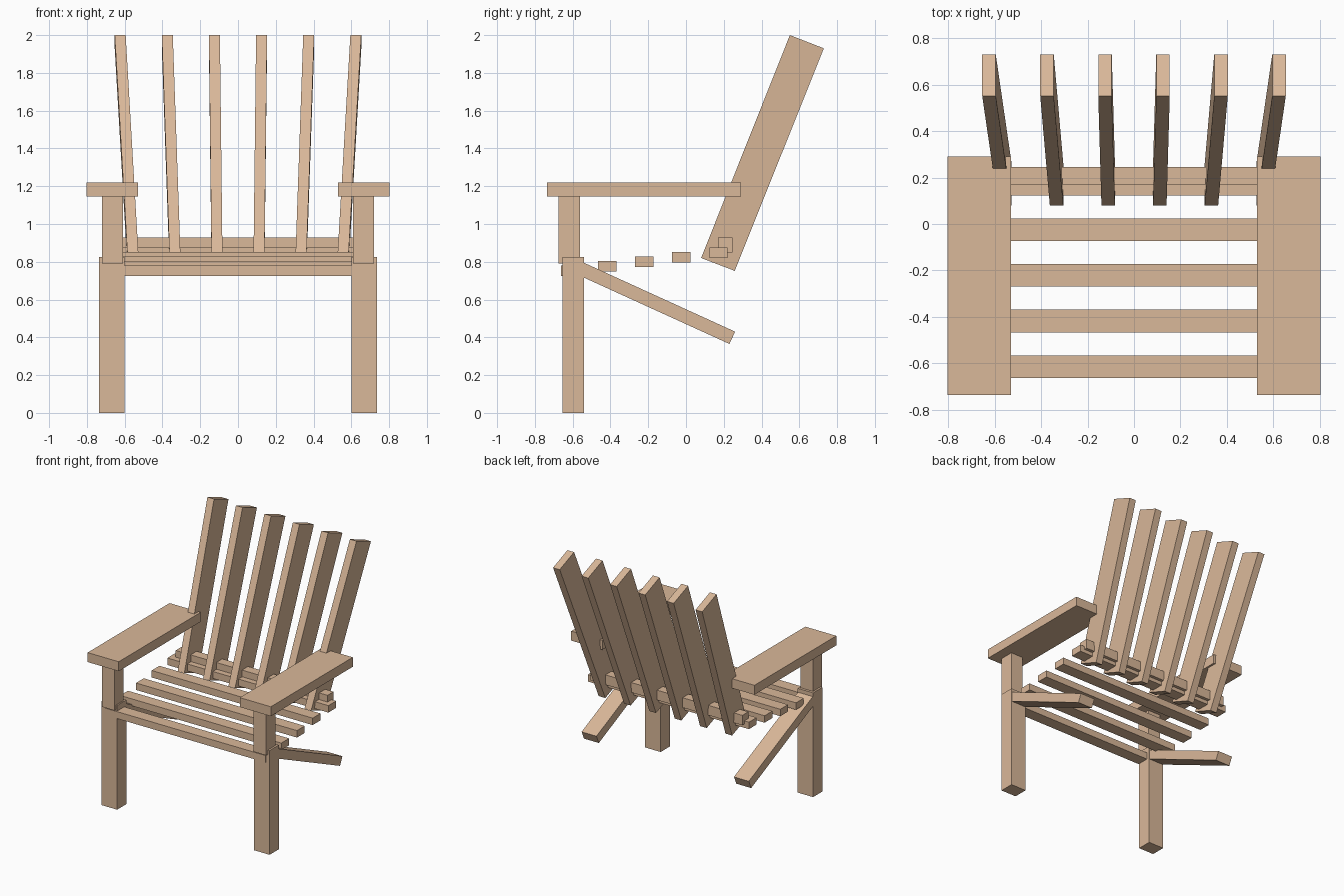
import bpy, bmesh, math
from mathutils import Vector

if "Cube" in bpy.data.objects:
    bpy.data.objects.remove(bpy.data.objects["Cube"])

wood = bpy.data.materials.new("tan wood")
wood.diffuse_color = (0.70, 0.48, 0.32, 1)
wood.use_nodes = True
wood.node_tree.nodes["Principled BSDF"].inputs["Base Color"].default_value = wood.diffuse_color


def bar(name, profile, x0, x1=None, w=0.0):
    """Extrude a side profile of (y, z, x centre) points across a width in x."""
    bm = bmesh.new()
    left = [bm.verts.new((x - w / 2, y, z)) for y, z, x in profile]
    right = [bm.verts.new((x + w / 2, y, z)) for y, z, x in profile]
    bm.faces.new(left)
    bm.faces.new(right[::-1])
    n = len(profile)
    for i in range(n):
        j = (i + 1) % n
        bm.faces.new((left[j], left[i], right[i], right[j]))
    bmesh.ops.recalc_face_normals(bm, faces=bm.faces)
    me = bpy.data.meshes.new(name)
    bm.to_mesh(me)
    bm.free()
    me.materials.append(wood)
    ob = bpy.data.objects.new(name, me)
    bpy.context.collection.objects.link(ob)
    return ob


def box(name, x0, x1, y0, y1, z0, z1):
    c = (x0 + x1) / 2
    return bar(name, [(y0, z0, c), (y1, z0, c), (y1, z1, c), (y0, z1, c)], 0, w=x1 - x0)


for side, s in (("left", -1), ("right", 1)):
    def sided(name, a, b, *yz):
        box(f"{side}_{name}", min(s * a, s * b), max(s * a, s * b), *yz)

    # front leg, arm post and armrest
    sided("front_leg", 0.60, 0.735, -0.655, -0.54, 0, 0.825)
    sided("arm_post", 0.61, 0.72, -0.675, -0.56, 0.79, 1.147)
    sided("armrest", 0.53, 0.802, -0.735, 0.29, 1.145, 1.22)

    # sloping rear leg, starting inside the front leg
    c = s * 0.667
    bar(f"{side}_rear_leg", [(-0.60, 0.822, c), (-0.63, 0.757, c),
                             (0.23, 0.365, c), (0.26, 0.43, c)], 0, w=0.13)

# seat slats, rising toward the back
for i in range(5):
    y, z = -0.662 + 0.1963 * i, 0.725 + 0.0238 * i
    box(f"seat_slat_{i + 1}", -0.705, 0.705, y, y + 0.097, z, z + 0.055)

# cross rail that ties the back slats together
box("back_rail", -0.665, 0.665, 0.17, 0.245, 0.85, 0.928)

# back slats, leaning back and fanning outward
for i in range(6):
    k = i - 2.5
    lo, hi = 0.222 * k, 0.2495 * k
    bar(f"back_slat_{i + 1}", [(0.08, 0.82, lo), (0.258, 0.752, lo),
                               (0.73, 1.93, hi), (0.55, 2.0, hi)], 0, w=0.058)
